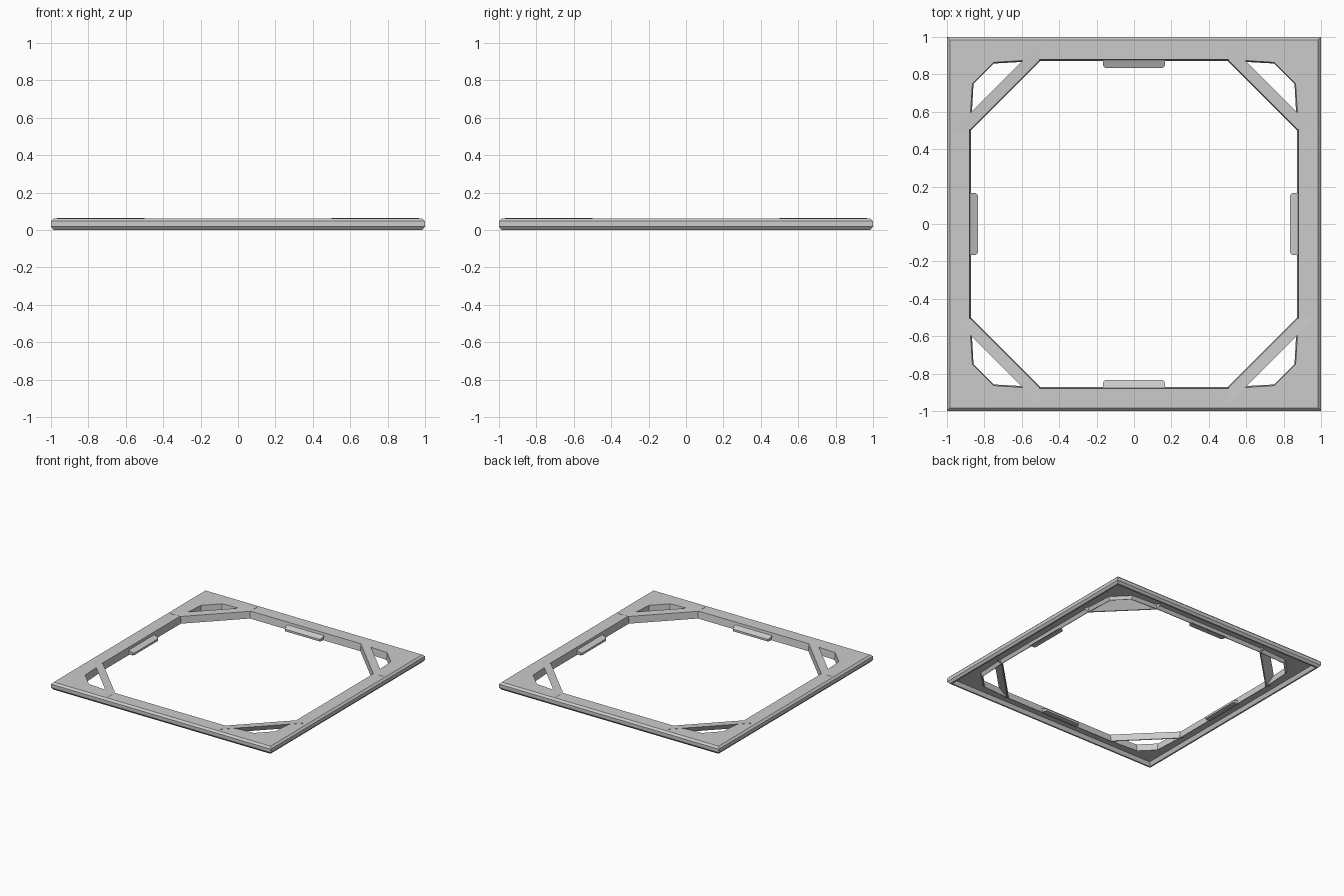
import bpy, bmesh
from math import pi
from mathutils import Matrix, Vector

if "Cube" in bpy.data.objects:
    bpy.data.objects.remove(bpy.data.objects["Cube"])


def finish(bm, name):
    bmesh.ops.recalc_face_normals(bm, faces=bm.faces)
    mesh = bpy.data.meshes.new(name)
    bm.to_mesh(mesh)
    bm.free()
    ob = bpy.data.objects.new(name, mesh)
    bpy.context.collection.objects.link(ob)
    return ob


def four_fold(corner):
    """Repeat the points of one corner around all four corners."""
    pts = []
    for k in range(4):
        rot = Matrix.Rotation(k * pi / 2, 3, 'Z')
        pts += [rot @ Vector((x, y, 0)) for x, y in corner]
    return pts


def outer(c):
    return four_fold([(c, .5), (c, .75), (c, c), (.75, c), (.5, c)])


def inner(c, d):
    """Opening outline: c on the straight sides, d at the cut corners."""
    m = (d + .75) / 2
    return four_fold([(c, .5), (d, .75), (m, m), (.75, d), (.5, c)])


def loft_closed(name, rings):
    """Join closed rings (points, z) into a solid loop."""
    bm = bmesh.new()
    loops = [[bm.verts.new((p[0], p[1], z)) for p in pts] for pts, z in rings]
    n = len(loops[0])
    for a, b in zip(loops, loops[1:] + loops[:1]):
        for i in range(n):
            j = (i + 1) % n
            bm.faces.new((a[i], a[j], b[j], b[i]))
    return finish(bm, name)


def solid(name, bottom, top, angle):
    """Prism between two matching outlines of 3D points, turned about z."""
    bm = bmesh.new()
    lo = [bm.verts.new(p) for p in bottom]
    hi = [bm.verts.new(p) for p in top]
    n = len(lo)
    bm.faces.new(lo)
    bm.faces.new(hi)
    for i in range(n):
        j = (i + 1) % n
        bm.faces.new((lo[i], lo[j], hi[j], hi[i]))
    bm.transform(Matrix.Rotation(angle, 4, 'Z'))
    return finish(bm, name)


# Square frame: chamfered rim, hollow underside, lip hanging at the opening
loft_closed("frame", [
    (inner(.88, .864), .062), (outer(.985), .062), (outer(1), .047),
    (outer(1), .018), (outer(.985), 0), (outer(.972), 0),
    (outer(.958), .03), (inner(.892, .878), .03),
    (inner(.877, .862), .004), (inner(.872, .858), .004)])

for k in range(4):
    # Diagonal corner brace, upright inside and sloping in underneath
    top = [(.505, .875, .0615), (.875, .505, .0615),
           (.97, .5, .0645), (.5, .97, .0645)]
    low = [(.503, .871, .004), (.871, .503, .004),
           (.878, .508, .004), (.508, .878, .004)]
    solid(f"corner_brace_{k}", low, top, k * pi / 2)
    # Sloping tab on the middle of each side
    tab = [(.885, -.168), (.845, -.165), (.835, -.155),
           (.835, .155), (.845, .165), (.885, .168)]
    solid(f"side_tab_{k}", [(x, y, .006) for x, y in tab],
          [(x, y, .044 + (x - .885) * .42) for x, y in tab], k * pi / 2)
